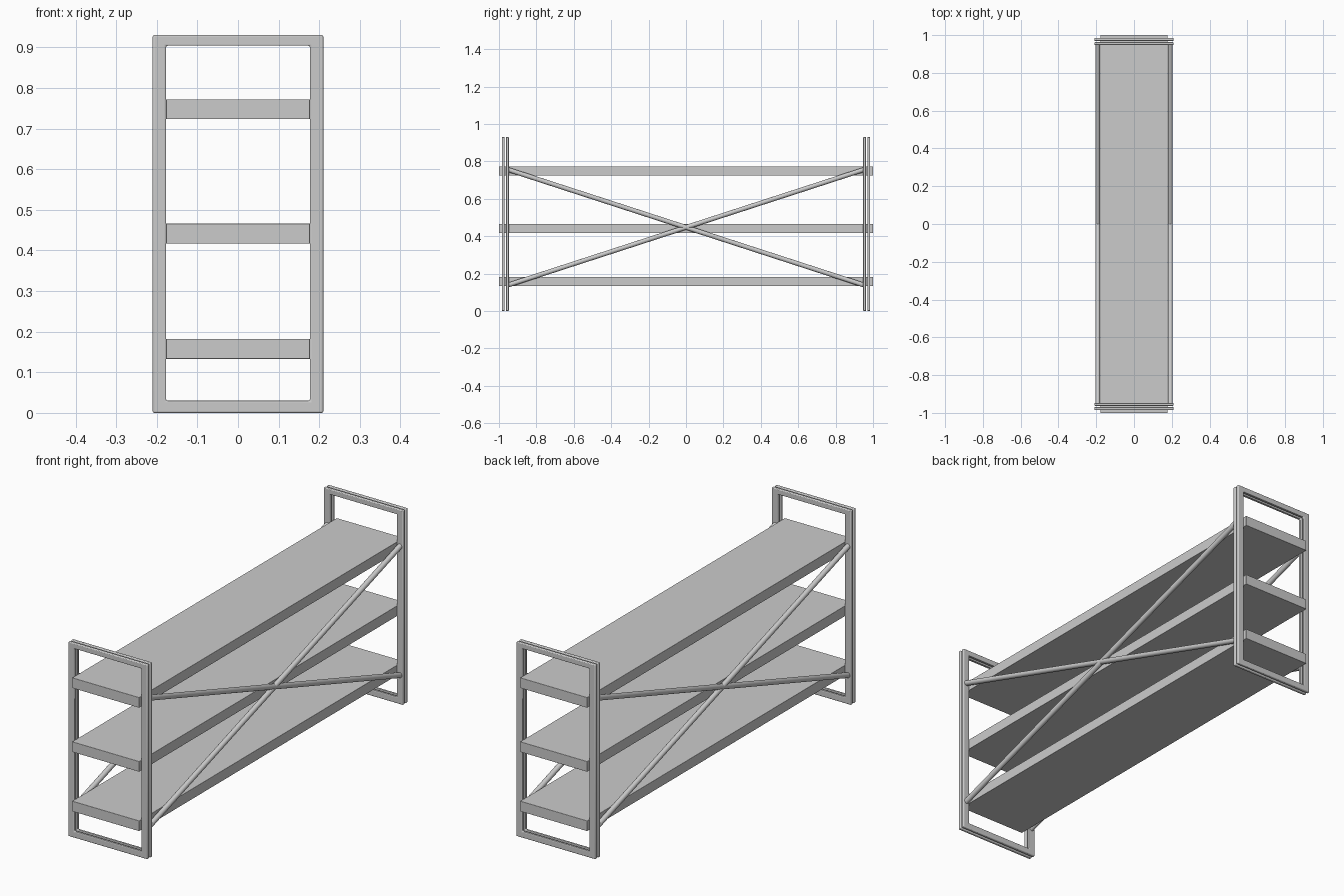
import bpy, bmesh
from mathutils import Vector

if "Cube" in bpy.data.objects:
    bpy.data.objects.remove(bpy.data.objects["Cube"])


def finish(bm, name, bevel=0.0):
    me = bpy.data.meshes.new(name)
    bmesh.ops.recalc_face_normals(bm, faces=bm.faces)
    bm.to_mesh(me)
    bm.free()
    ob = bpy.data.objects.new(name, me)
    bpy.context.collection.objects.link(ob)
    if bevel:
        mod = ob.modifiers.new("bevel", "BEVEL")
        mod.width = bevel
        mod.segments = 3
        mod.limit_method = "ANGLE"
    bpy.ops.object.select_all(action="DESELECT")
    bpy.context.view_layer.objects.active = ob
    ob.select_set(True)
    bpy.ops.object.shade_smooth_by_angle()
    return ob


def shelf(name, z0, z1):
    bm = bmesh.new()
    bmesh.ops.create_cube(bm, size=1)
    bmesh.ops.scale(bm, vec=(0.354, 2.0, z1 - z0), verts=bm.verts)
    bmesh.ops.translate(bm, vec=(0, 0, (z0 + z1) / 2), verts=bm.verts)
    finish(bm, name, 0.001)


def ring(name, y, thick):
    # rectangular end frame: outer and inner loops joined on both sides
    bm = bmesh.new()
    loops = []
    for hw, z0, z1 in ((0.21, 0.0, 0.93), (0.177, 0.03, 0.904)):
        for yy in (y - thick / 2, y + thick / 2):
            pts = ((-hw, z0), (hw, z0), (hw, z1), (-hw, z1))
            loops.append([bm.verts.new((x, yy, z)) for x, z in pts])
    of, ob, nf, nb = loops
    for a, b in ((of, ob), (ob, nb), (nb, nf), (nf, of)):
        for i in range(4):
            j = (i + 1) % 4
            bm.faces.new((a[i], a[j], b[j], b[i]))
    finish(bm, name, 0.004)


def brace(name, a, b, r):
    a, b = Vector(a), Vector(b)
    d = b - a
    bm = bmesh.new()
    bmesh.ops.create_cone(bm, cap_ends=True, segments=20, radius1=r, radius2=r, depth=d.length)
    rot = d.to_track_quat("Z", "Y").to_matrix()
    bmesh.ops.rotate(bm, cent=(0, 0, 0), matrix=rot, verts=bm.verts)
    bmesh.ops.translate(bm, vec=(a + b) / 2, verts=bm.verts)
    finish(bm, name)


# three plank shelves
for name, z0, z1 in (("lower_shelf", 0.133, 0.182), ("middle_shelf", 0.417, 0.466),
                     ("upper_shelf", 0.723, 0.772)):
    shelf(name, z0, z1)

# doubled end frames
for side, end in ((-1, "front"), (1, "back")):
    ring(end + "_outer_frame", side * 0.977, 0.015)
    ring(end + "_inner_frame", side * 0.955, 0.015)

# crossed braces on both long sides
for side, label in ((-1, "left"), (1, "right")):
    for s, way in ((-1, "falling"), (1, "rising")):
        brace(f"{label}_{way}_brace", (side * 0.192, -s * 0.955, 0.757),
              (side * 0.192, s * 0.955, 0.137), 0.0125)
